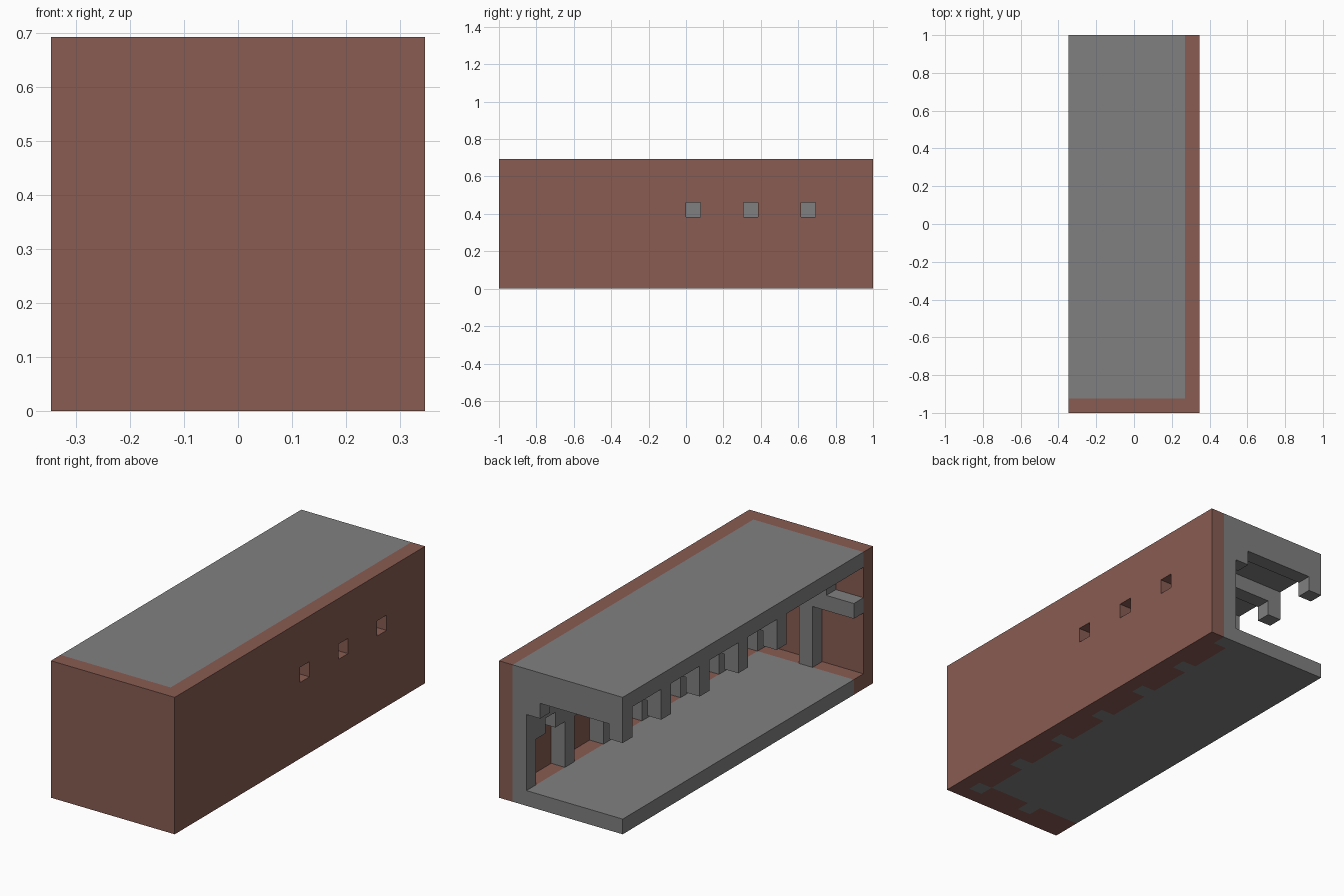
import bpy
import bmesh
from mathutils import Vector

if "Cube" in bpy.data.objects:
    bpy.data.objects.remove(bpy.data.objects["Cube"], do_unlink=True)

U = 1 / 13                    # size of one block
NX, NY, NZ = 9, 26, 9         # overall size in blocks
PILLAR_ROWS = range(1, NY, 4)
BEAM_ROWS = range(9, NY, 4)


def material(name, colour):
    mat = bpy.data.materials.new(name)
    mat.use_nodes = True
    mat.diffuse_color = (*colour, 1)
    mat.node_tree.nodes["Principled BSDF"].inputs["Base Color"].default_value = (*colour, 1)
    return mat


STONE = material("grey stone", (0.216, 0.216, 0.216))
BRICK = material("brown brick", (0.246, 0.107, 0.084))


def part(name, mat, *boxes):
    """One object made of boxes, each given as x, y, z ranges in blocks."""
    bm = bmesh.new()
    for xr, yr, zr in boxes:
        corners = bmesh.ops.create_cube(bm, size=1)["verts"]
        for v in corners:
            pick = [r[1] if c > 0 else r[0] for r, c in zip((xr, yr, zr), v.co)]
            v.co = Vector((pick[0] - NX / 2, pick[1] - NY / 2, pick[2])) * U
    mesh = bpy.data.meshes.new(name)
    bm.to_mesh(mesh)
    bm.free()
    mesh.materials.append(mat)
    obj = bpy.data.objects.new(name, mesh)
    bpy.context.collection.objects.link(obj)
    return obj


def one(i):
    return (i, i + 1)


# Outer walls
part("front_wall", BRICK, ((0, 8), (0, 1), (0, NZ)))
side_wall = part("side_wall", BRICK, ((8, NX), (0, NY), (0, NZ)))

# Square window holes through the side wall
cutter = part("window_cutter", BRICK, *[((7.5, 9.5), one(y), one(5)) for y in (13, 17, 21)])
cutter.hide_render = True
cut = side_wall.modifiers.new("windows", "BOOLEAN")
cut.operation = "DIFFERENCE"
cut.solver = "EXACT"
cut.object = cutter
bpy.context.view_layer.objects.active = side_wall
bpy.ops.object.modifier_apply(modifier=cut.name)
bpy.data.objects.remove(cutter, do_unlink=True)

# Floor and ceiling
part("floor", STONE, ((0, 7), (2, NY), (0, 1)))
part("ceiling", STONE, ((0, 8), (1, NY), (8, NZ)))

# Brick floor border between the pillar feet
part("floor_border", BRICK,
     *[((7, 8), (y + 1, y + 4), (0, 1)) for y in PILLAR_ROWS[:-1]],
     ((0, 3), (1, 2), (0, 1)), ((4, 7), (1, 2), (0, 1)))

# Pillars against the side wall and the front wall
part("side_pillars", STONE, *[((7, 8), one(y), (0, 8)) for y in PILLAR_ROWS])
part("front_pillar", STONE, ((3, 4), (1, 2), (0, 8)))

# Stepped arches between the side pillars
for y in PILLAR_ROWS[:-1]:
    part("side_arch", STONE,
         ((7, 8), one(y + 1), (4, 8)),
         ((7, 8), one(y + 2), (5, 8)),
         ((7, 8), one(y + 3), (4, 8)))

# Rail on the front wall with brackets up to the ceiling
part("front_rail", STONE, ((0, 3), (1, 2), (5, 6)), ((4, 7), (1, 2), (5, 6)))
part("front_brackets", STONE, *[(one(x), (1, 2), (6, 8)) for x in (2, 4, 6)])

# Ceiling beams, each with a hanging post and a wall bracket
for y in BEAM_ROWS:
    part("ceiling_beam", STONE, ((1, 6), one(y), (7, 8)))
    part("hanging_post", STONE, ((0, 1), one(y), (6, 8)))
    part("beam_bracket", STONE, ((6, 7), one(y), (6, 8)))
